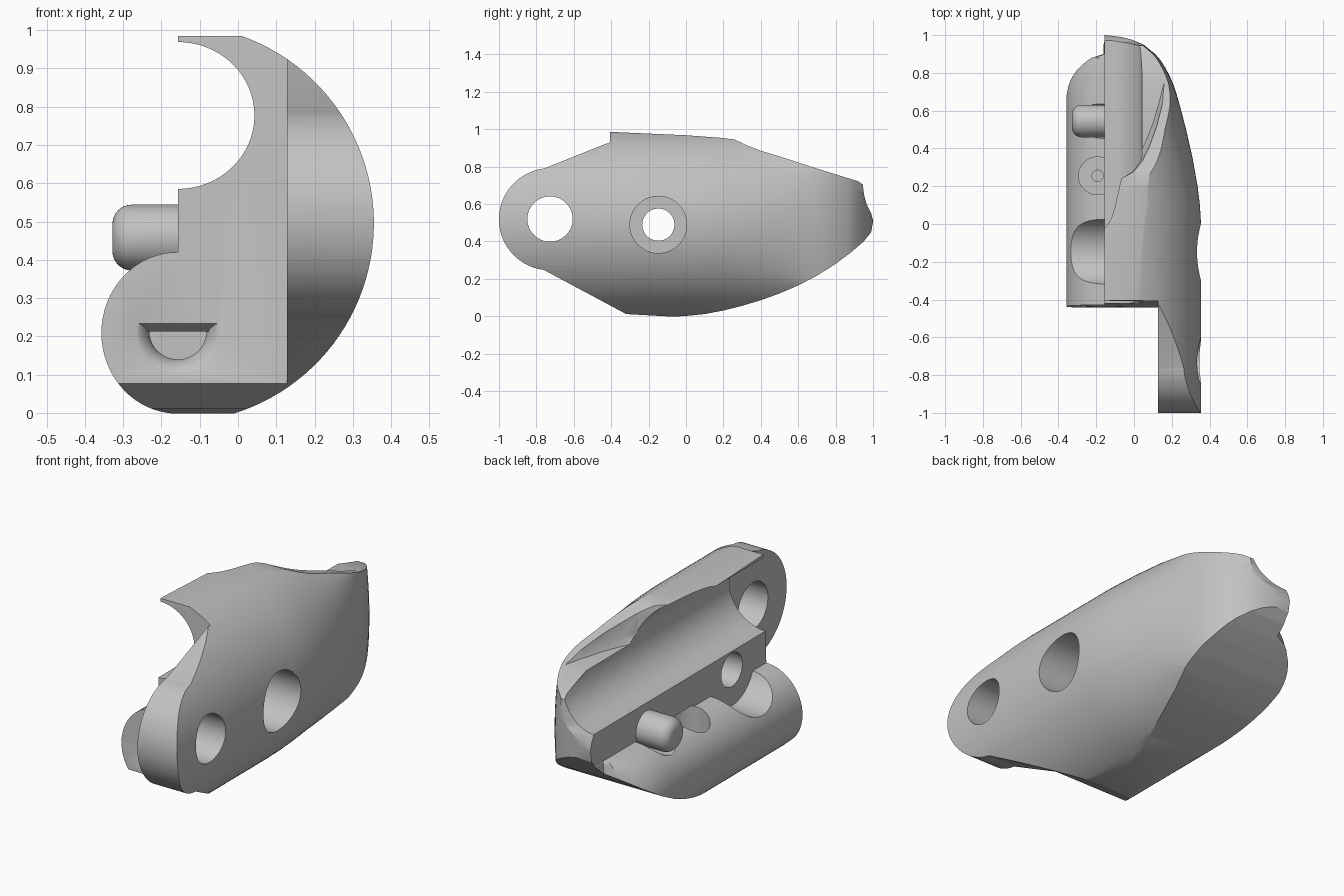
import bpy, bmesh, math

cube = bpy.data.objects.get("Cube")
if cube:
    bpy.data.objects.remove(cube, do_unlink=True)

grey = bpy.data.materials.new("plain grey")
grey.use_nodes = True
grey.diffuse_color = (0.54, 0.54, 0.54, 1)
grey.node_tree.nodes["Principled BSDF"].inputs["Base Color"].default_value = (0.54, 0.54, 0.54, 1)

SPLIT = -0.157   # flat parting wall
TONGUE = 0.128   # inner face of the front tongue


def loft(name, rings):
    """Solid skinned through equal-length rings of points."""
    bm = bmesh.new()
    vs = [[bm.verts.new(p) for p in ring] for ring in rings]
    n = len(vs[0])
    for a, b in zip(vs, vs[1:]):
        for i in range(n):
            j = (i + 1) % n
            bm.faces.new((a[i], a[j], b[j], b[i]))
    bm.faces.new(vs[0])
    bm.faces.new(vs[-1])
    bmesh.ops.recalc_face_normals(bm, faces=bm.faces[:])
    mesh = bpy.data.meshes.new(name)
    bm.to_mesh(mesh)
    bm.free()
    mesh.materials.append(grey)
    ob = bpy.data.objects.new(name, mesh)
    bpy.context.collection.objects.link(ob)
    return ob


def side_prism(name, pts, x0, x1):
    return loft(name, [[(x, y, z) for y, z in pts] for x in (x0, x1)])


def turned(name, axis, centre, stations, flat=1.0, n=64):
    """Round solid along an axis; stations are (position, radius)."""
    rings = []
    for t, r in stations:
        ring = []
        for i in range(n):
            a = 2 * math.pi * i / n
            c, s = r * math.cos(a), r * math.sin(a) * flat
            u, v = centre[0] + c, centre[1] + s
            ring.append({"x": (t, u, v), "y": (u, t, v), "z": (u, v, t)}[axis])
        rings.append(ring)
    return loft(name, rings)


def combine(target, tool, operation="DIFFERENCE"):
    mod = target.modifiers.new(tool.name, "BOOLEAN")
    mod.operation, mod.object, mod.solver = operation, tool, "EXACT"
    tool.hide_render = True
    bpy.context.view_layer.objects.active = target
    bpy.ops.object.modifier_apply(modifier=mod.name)
    bpy.data.objects.remove(tool, do_unlink=True)


def lerp(table, y):
    if y <= table[0][0]:
        return table[0][1]
    for (a, p), (b, q) in zip(table, table[1:]):
        if y <= b:
            return p + (q - p) * (y - a) / (b - a)
    return table[-1][1]


# Cross-section: large outer arc, flat wall, and round lower lobe
section = []
for i in range(49):
    a = math.radians(70.4 - 143.4 * i / 48)
    section.append((-0.165 + 0.52 * math.cos(a), 0.495 + 0.52 * math.sin(a)))
for i in range(33):
    a = math.radians(270 - 180 * i / 32)
    section.append((SPLIT + 0.2 * math.cos(a), 0.209 + 0.211 * math.sin(a)))
section += [(SPLIT, 0.585), (SPLIT, 0.985)]

# Body lofted towards the back; the outer side narrows and grows boxier
width = [(0, 0.355), (0.1, 0.349), (0.2, 0.337), (0.35, 0.31), (0.5, 0.276), (0.6, 0.25),
         (0.68, 0.228), (0.74, 0.208), (0.78, 0.191), (0.82, 0.17), (0.86, 0.145),
         (0.88, 0.13), (0.9, 0.112), (0.95, 0.05), (0.975, -0.01), (0.99, -0.07), (1, -0.145)]
lobe = [(0.68, 1), (0.74, 0.95), (0.78, 0.88), (0.82, 0.77), (0.86, 0.58), (0.88, 0.43), (0.9, 0.04)]
boxy = [(0.4, 0), (0.74, 0.6)]
rings = []
for y in [-1] + [w[0] for w in width]:
    limit, m, b = lerp(width, y), lerp(lobe, y), lerp(boxy, y)
    k = (limit - SPLIT) / (0.355 - SPLIT)
    ring = []
    for x, z in section:
        if x > SPLIT:
            x = (1 - b) * (SPLIT + (x - SPLIT) * k) + b * min(x, limit)
        else:
            x = SPLIT + (x - SPLIT) * m
        ring.append((x, y, z))
    rings.append(ring)
body = loft("body", rings)

# Side outline trims the top slope, belly curve and rounded tongue
outline = [(-0.41, 0.93), (-0.405, 0.986), (0, 0.968), (0.2, 0.953), (0.26, 0.945),
           (0.33, 0.912), (0.4, 0.885), (0.5, 0.855), (0.7, 0.79), (0.92, 0.722),
           (0.945, 0.705), (0.952, 0.65), (0.965, 0.6), (0.99, 0.55), (1.001, 0.51),
           (0.99, 0.45), (0.95, 0.4), (0.88, 0.34), (0.8, 0.28), (0.7, 0.217), (0.6, 0.165),
           (0.5, 0.122), (0.4, 0.086), (0.3, 0.056), (0.2, 0.031), (0.1, 0.012),
           (0, 0.002), (-0.07, -0.002), (-0.32, 0.012)]
for i in range(41):
    a = math.radians(263 - 166 * i / 40)
    outline.append((-0.727 + 0.273 * math.cos(a), 0.519 + 0.273 * math.sin(a)))
combine(body, side_prism("side_outline", outline, -0.6, 0.6), "INTERSECT")

# Clear the space beside the tongue, leaving the leaning front face
combine(body, side_prism("front_clearance",
        [(-1.2, -0.2), (-0.453, -0.2), (-0.401, 1.1), (-1.2, 1.1)], -0.6, TONGUE))

# Long round channel
combine(body, turned("channel", "y", (SPLIT, 0.777), [(-0.6, 0.2), (1.2, 0.2)], 0.96))

# Ledge cut beside the channel, with a curved sloping wall
rim = [(-0.3, 0.2), (-0.1, 0.22), (0, 0.27), (0.05, 0.325), (0.09, 0.4), (0.13, 0.5),
       (0.165, 0.62), (0.195, 0.74), (0.2, 1.1), (-0.3, 1.1)]
combine(body, loft("ledge", [[(x - d, y + d, z) for x, y in rim]
                             for d, z in ((0.03, 0.775), (0.015, 0.81), (-0.005, 1.05))]))

# Tongue hole, stepped cross hole and the scallop below it
combine(body, turned("tongue_hole", "x", (-0.727, 0.52), [(0, 0.121), (0.6, 0.121)]))
combine(body, turned("stepped_hole", "x", (-0.148, 0.49),
        [(-0.3, 0.086), (0.05, 0.086), (0.0501, 0.152), (0.6, 0.152)]))
combine(body, turned("lobe_scallop", "x", (-0.146, 0.49), [(-0.5, 0.185), (SPLIT, 0.185)]))

# Screw seat with its small hole, sunk into the lobe
combine(body, turned("screw_seat", "z", (-0.193, 0.255),
        [(0.1, 0.03), (0.25, 0.03), (0.2501, 0.1), (0.43, 0.1)]))

# Half-round recess with a flared mouth in the front face
recess = turned("front_recess", "y", (SPLIT, 0.215),
                [(-0.5, 0.13), (-0.445, 0.125), (-0.433, 0.1), (-0.413, 0.083),
                 (-0.38, 0.075), (-0.2, 0.075)])
combine(recess, side_prism("recess_roof",
        [(-0.6, 0.25), (-0.44, 0.236), (-0.4, 0.212), (0, 0.212), (0, 0.6), (-0.6, 0.6)], -0.6, 0.4))
combine(body, recess)

# Relief around the locating pin
combine(body, turned("pin_relief", "x", (0.545, 0.455), [(-0.5, 0.098), (SPLIT, 0.098)]))

# Locating pin with a rounded nose
stations = [(-0.12, 0.086), (-0.278, 0.086)]
for i in range(1, 9):
    a = math.radians(90 * i / 8)
    stations.append((-0.278 - 0.05 * math.sin(a), 0.036 + 0.05 * math.cos(a)))
pin = turned("locating_pin", "x", (0.545, 0.458), stations)

# Soft shading with crisp machined edges
for ob in (body, pin):
    bpy.ops.object.select_all(action="DESELECT")
    ob.select_set(True)
    bpy.context.view_layer.objects.active = ob
    bpy.ops.object.shade_smooth_by_angle(angle=math.radians(28))
